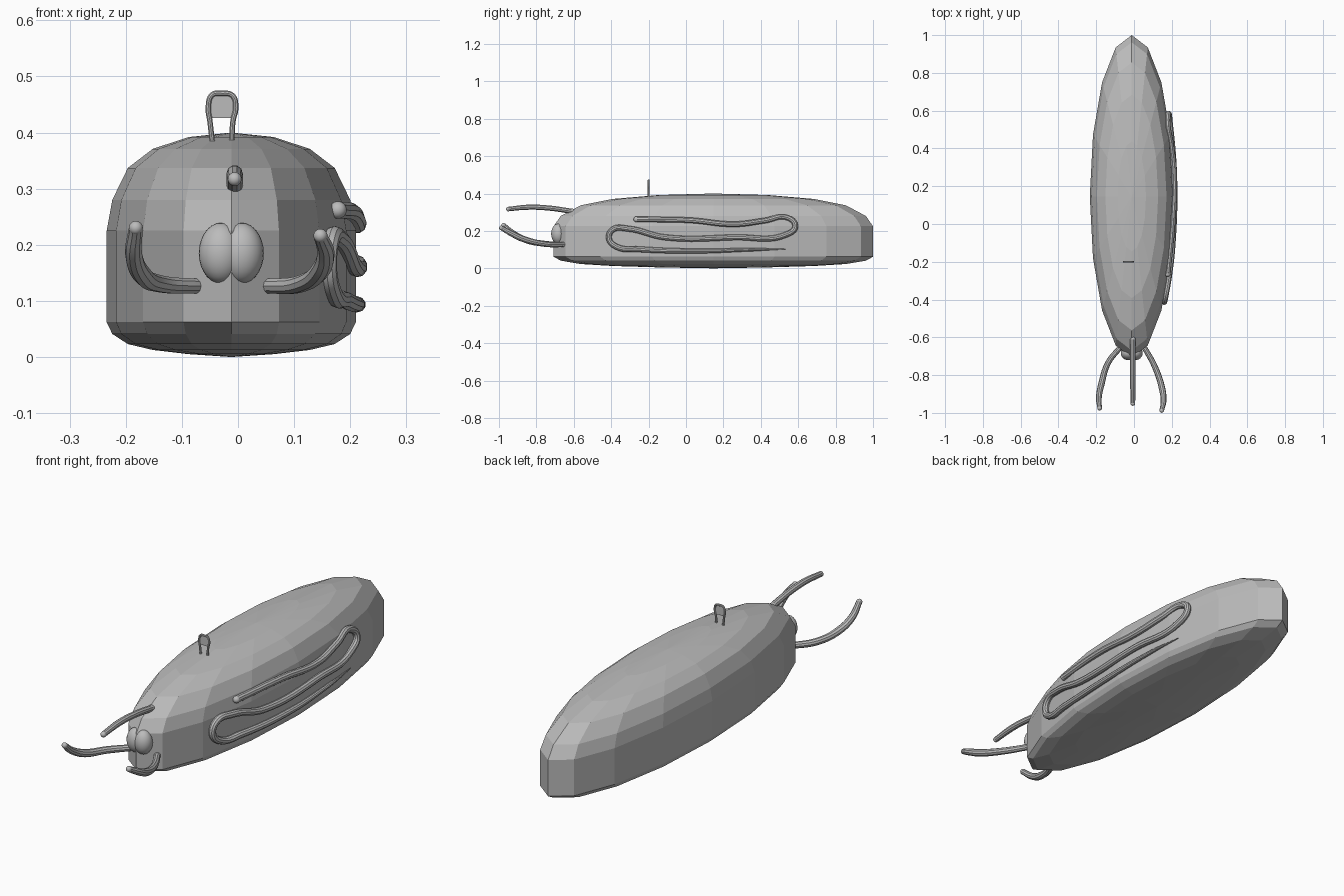
import bpy, bmesh, math
from mathutils import Vector

cube = bpy.data.objects.get("Cube")
if cube:
    bpy.data.objects.remove(cube, do_unlink=True)

grey = bpy.data.materials.new("plain_grey")
grey.use_nodes = True
colour = (0.5, 0.5, 0.5, 1)
grey.diffuse_color = colour
grey.node_tree.nodes["Principled BSDF"].inputs["Base Color"].default_value = colour

CX, CY, HALF_W, HALF_L = -0.012, 0.146, 0.222, 0.854


def finish(name, bm, smooth=False):
    bmesh.ops.recalc_face_normals(bm, faces=bm.faces)
    mesh = bpy.data.meshes.new(name)
    bm.to_mesh(mesh)
    bm.free()
    mesh.materials.append(grey)
    for p in mesh.polygons:
        p.use_smooth = smooth
    obj = bpy.data.objects.new(name, mesh)
    bpy.context.collection.objects.link(obj)
    return obj


def ellipsoid(name, centre, size):
    bm = bmesh.new()
    bmesh.ops.create_uvsphere(bm, u_segments=24, v_segments=14, radius=1)
    bmesh.ops.scale(bm, vec=size, verts=bm.verts)
    bmesh.ops.translate(bm, vec=centre, verts=bm.verts)
    return finish(name, bm, True)


def tube(name, points, radius, radii=None, round_ends=True):
    """Smooth round tube through the points, with rounded ends."""
    curve = bpy.data.curves.new(name, "CURVE")
    curve.dimensions = "3D"
    curve.bevel_depth = radius
    curve.bevel_resolution = 3
    curve.resolution_u = 8
    curve.use_fill_caps = True
    spline = curve.splines.new("BEZIER")
    spline.bezier_points.add(len(points) - 1)
    for i, (bp, co) in enumerate(zip(spline.bezier_points, points)):
        bp.co = co
        bp.handle_left_type = bp.handle_right_type = "AUTO"
        bp.radius = radii[i] if radii else 1
    curve.materials.append(grey)
    obj = bpy.data.objects.new(name, curve)
    bpy.context.collection.objects.link(obj)
    bpy.ops.object.select_all(action="DESELECT")
    obj.select_set(True)
    bpy.context.view_layer.objects.active = obj
    bpy.ops.object.convert(target="MESH")
    bpy.ops.object.shade_smooth_by_angle()
    if round_ends:
        for end, i in (("start", 0), ("end", -1)):
            r = radius * (radii[i] if radii else 1)
            ellipsoid(name + "_" + end, points[i], (r, r, r))


# Hull: stacked sixteen-sided oval rings, rounded above and below
SIDES = 16
rings = [(0.34, 0.005), (0.63, 0.0125), (0.83, 0.023), (0.955, 0.041), (1, 0.062),
         (1, 0.225), (0.955, 0.28), (0.83, 0.337), (0.63, 0.371), (0.34, 0.392)]
bm = bmesh.new()
loops = []
for scale, z in rings:
    loops.append([bm.verts.new((CX + HALF_W * scale * math.sin(2 * math.pi * k / SIDES),
                                CY + HALF_L * scale * math.cos(2 * math.pi * k / SIDES), z))
                  for k in range(SIDES)])
for low, high in zip(loops, loops[1:]):
    for k in range(SIDES):
        n = (k + 1) % SIDES
        bm.faces.new((low[k], low[n], high[n], high[k]))
for loop, z in ((loops[0], 0), (loops[-1], 0.4)):
    pole = bm.verts.new((CX, CY, z))
    for k in range(SIDES):
        bm.faces.new((loop[k], loop[(k + 1) % SIDES], pole))
finish("hull", bm)

# Nose: two overlapping lobes either side of the bow edge
for side, s in (("left", 1), ("right", -1)):
    ellipsoid("nose_lobe_" + side, (CX + s * 0.018, -0.683, 0.185), (0.04, 0.038, 0.054))

# Feelers at the bow
tube("feeler_right", [(-0.07, -0.65, 0.126), (-0.137, -0.735, 0.13), (-0.172, -0.845, 0.148),
                      (-0.186, -0.92, 0.185), (-0.182, -0.975, 0.23)],
     0.0155, [0.9, 1, 1.1, 1, 0.8])
tube("feeler_left", [(0.053, -0.65, 0.126), (0.11, -0.755, 0.13), (0.149, -0.873, 0.158),
                     (0.156, -0.94, 0.19), (0.147, -0.987, 0.216)],
     0.0155, [0.9, 1, 1.1, 1, 0.8])
tube("feeler_top", [(-0.006, -0.61, 0.305), (-0.006, -0.73, 0.322),
                    (-0.006, -0.84, 0.327), (-0.006, -0.95, 0.317)],
     0.0145, [1, 1, 1, 0.85])

# Folded cable lying along the left side of the hull
path = [(-0.265, 0.262), (0.02, 0.257), (0.26, 0.236), (0.42, 0.255), (0.54, 0.272),
        (0.584, 0.225), (0.54, 0.182), (0.26, 0.166), (-0.115, 0.166), (-0.31, 0.212),
        (-0.39, 0.208), (-0.412, 0.16), (-0.37, 0.115), (-0.25, 0.102), (0.07, 0.093),
        (0.35, 0.1), (0.53, 0.103)]
points = []
for y, z in path:
    width = HALF_W * math.sqrt(1 - ((y - CY) / HALF_L) ** 2)
    points.append((CX + width + 0.005 - max(0, z - 0.235) * 0.35, y, z))
tube("side_cable", points, 0.0155, [1] * (len(path) - 3) + [0.85, 0.6, 0.1])

# Small loop on the back with a thin plate inside it
Y = -0.2
tube("back_loop", [(-0.046, Y, 0.385), (-0.05, Y, 0.42), (-0.053, Y, 0.445), (-0.046, Y, 0.467),
                   (-0.029, Y, 0.47), (-0.01, Y, 0.466), (-0.004, Y, 0.445),
                   (-0.009, Y, 0.42), (-0.011, Y, 0.385)], 0.005)
bm = bmesh.new()
bmesh.ops.create_cube(bm, size=1)
bmesh.ops.scale(bm, vec=(0.044, 0.003, 0.042), verts=bm.verts)
bmesh.ops.translate(bm, vec=(-0.028, Y, 0.447), verts=bm.verts)
finish("loop_plate", bm)
